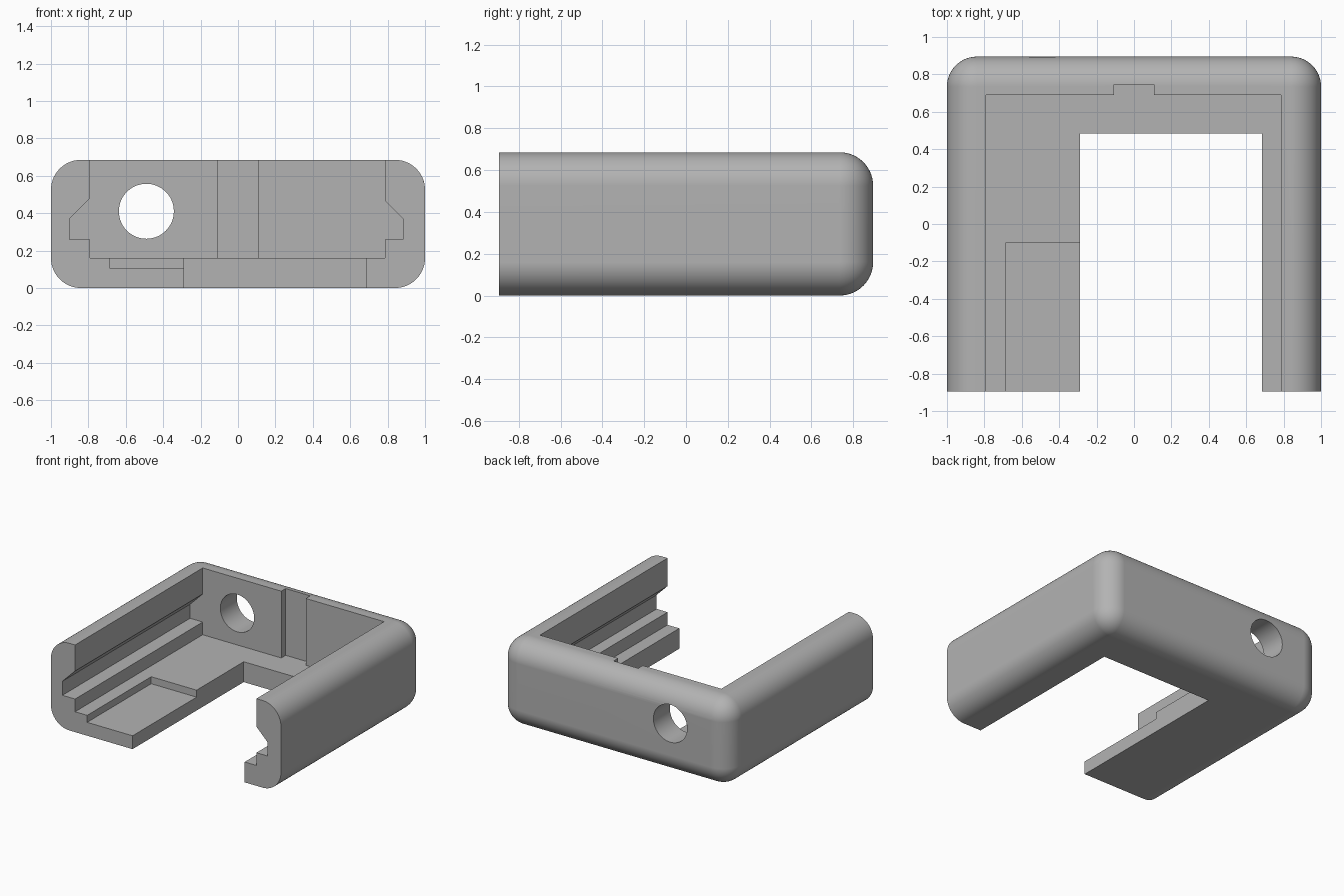
import bpy, bmesh, math
from mathutils import Matrix

cube = bpy.data.objects.get("Cube")
if cube:
    bpy.data.objects.remove(cube, do_unlink=True)

HALF_Y, HEIGHT, ROUND = 0.895, 0.685, 0.16
FRONT, ABOVE, BACK = -1.2, 1.0, 0.69   # cutter limits and inner back wall

grey = bpy.data.materials.new("light_grey")
grey.use_nodes = True
grey.diffuse_color = (0.45, 0.45, 0.45, 1)
grey.node_tree.nodes["Principled BSDF"].inputs["Base Color"].default_value = (0.45, 0.45, 0.45, 1)


def make_object(name, bm):
    bmesh.ops.recalc_face_normals(bm, faces=bm.faces)
    mesh = bpy.data.meshes.new(name)
    bm.to_mesh(mesh)
    bm.free()
    mesh.materials.append(grey)
    obj = bpy.data.objects.new(name, mesh)
    bpy.context.collection.objects.link(obj)
    return obj


def prism(name, profile, y0, y1):
    """Extrude an x-z profile along y."""
    bm = bmesh.new()
    face = bm.faces.new([bm.verts.new((x, y0, z)) for x, z in profile])
    new = bmesh.ops.extrude_face_region(bm, geom=[face])["geom"]
    moved = [v for v in new if isinstance(v, bmesh.types.BMVert)]
    bmesh.ops.translate(bm, verts=moved, vec=(0, y1 - y0, 0))
    return make_object(name, bm)


def block(name, x0, x1, y0, y1, z0, z1):
    return prism(name, [(x0, z0), (x1, z0), (x1, z1), (x0, z1)], y0, y1)


# Housing: a box rounded everywhere except around its flat front
bm = bmesh.new()
bmesh.ops.create_cube(bm, size=1)
bmesh.ops.scale(bm, vec=(2, 2 * HALF_Y, HEIGHT), verts=bm.verts)
bmesh.ops.translate(bm, vec=(0, 0, HEIGHT / 2), verts=bm.verts)
edges = [e for e in bm.edges if any(v.co.y > 0 for v in e.verts)]
bmesh.ops.bevel(bm, geom=edges, offset=ROUND, segments=14, profile=0.5, affect='EDGES')
housing = make_object("housing", bm)

# Inner cavity with a sloped slide groove along each side
cavity = [(-0.79, 0.16), (0.787, 0.16), (0.787, 0.26), (0.882, 0.26), (0.882, 0.37),
          (0.787, 0.465), (0.787, ABOVE), (-0.79, ABOVE), (-0.79, 0.48),
          (-0.9, 0.37), (-0.9, 0.26), (-0.79, 0.26)]

# Round cable hole through the back wall
bm = bmesh.new()
bmesh.ops.create_cone(bm, cap_ends=True, segments=64, radius1=0.147, radius2=0.147, depth=0.7,
                      matrix=Matrix.Translation((-0.49, 0.85, 0.41)) @ Matrix.Rotation(math.pi / 2, 4, 'X'))

cutters = [
    prism("cavity_cutter", cavity, FRONT, BACK),
    block("floor_opening_cutter", -0.29, 0.685, FRONT, 0.485, -0.3, 0.3),
    block("floor_recess_cutter", -0.685, -0.2, FRONT, -0.1, 0.105, 0.3),
    block("back_notch_cutter", -0.107, 0.107, 0.6, 0.745, 0.16, ABOVE),
    make_object("cable_hole_cutter", bm),
]
for cutter in cutters:
    cutter.hide_render = True
    mod = housing.modifiers.new(cutter.name, 'BOOLEAN')
    mod.operation, mod.solver, mod.object = 'DIFFERENCE', 'EXACT', cutter

# Bake the cuts, then remove the cutters
graph = bpy.context.evaluated_depsgraph_get()
baked = bpy.data.meshes.new_from_object(housing.evaluated_get(graph))
housing.modifiers.clear()
housing.data = baked
baked.materials.clear()
baked.materials.append(grey)
for face in baked.polygons:
    face.material_index = 0
for cutter in cutters:
    bpy.data.objects.remove(cutter, do_unlink=True)

# Smooth the rounded corners while keeping cut edges crisp
bpy.ops.object.select_all(action='DESELECT')
housing.select_set(True)
bpy.context.view_layer.objects.active = housing
bpy.ops.object.shade_smooth_by_angle(angle=math.radians(30))
weighted = housing.modifiers.new("even_shading", 'WEIGHTED_NORMAL')
weighted.keep_sharp = True
